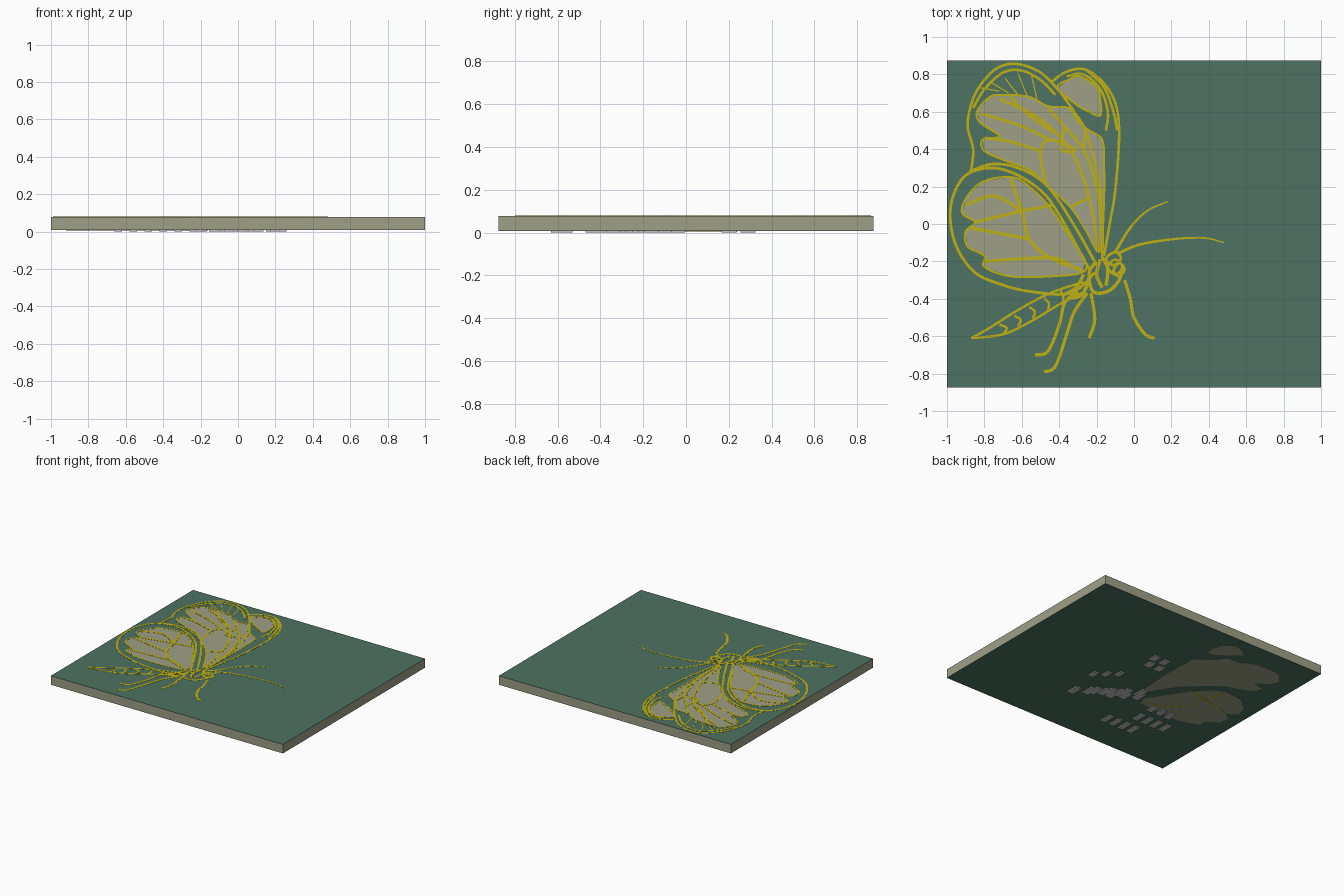
import bpy, bmesh
from mathutils import Vector

if "Cube" in bpy.data.objects:
    bpy.data.objects.remove(bpy.data.objects["Cube"])


def material(name, rgb):
    m = bpy.data.materials.new(name)
    m.diffuse_color = (*rgb, 1)
    m.use_nodes = True
    m.node_tree.nodes["Principled BSDF"].inputs["Base Color"].default_value = m.diffuse_color
    return m


GREEN = material("mask_green", (0.075, 0.168, 0.122))
GOLD = material("gold", (0.52, 0.44, 0.006))
BEIGE = material("bare_board_beige", (0.345, 0.35, 0.24))
SILVER = material("pad_silver", (0.55, 0.55, 0.55))


def finish(bm, name, mat):
    bmesh.ops.recalc_face_normals(bm, faces=bm.faces)
    me = bpy.data.meshes.new(name)
    bm.to_mesh(me)
    bm.free()
    me.materials.append(mat)
    ob = bpy.data.objects.new(name, me)
    bpy.context.collection.objects.link(ob)
    return ob


def add_box(bm, x, y, z0, z1, sx, sy):
    r = bmesh.ops.create_cube(bm, size=1)
    for v in r["verts"]:
        v.co = (v.co.x * sx + x, v.co.y * sy + y, (z0 + z1) / 2 + v.co.z * (z1 - z0))


def box(name, mat, z0, z1, sx, sy):
    bm = bmesh.new()
    add_box(bm, 0, 0, z0, z1, sx, sy)
    return finish(bm, name, mat)


def smooth(pts, closed=False, n=6):
    """Catmull-Rom curve through points given in hundredths of a unit."""
    p = [Vector(q) / 100 for q in pts]
    k = len(p)
    if k < 3:
        return p
    get = (lambda i: p[i % k]) if closed else (lambda i: p[max(0, min(k - 1, i))])
    out = []
    for i in range(k if closed else k - 1):
        a, b, c, d = get(i - 1), get(i), get(i + 1), get(i + 2)
        for s in range(n):
            t = s / n
            out.append(0.5 * (2 * b + (c - a) * t + (2 * a - 5 * b + 4 * c - d) * t * t
                              + (3 * b - a - 3 * c + d) * t ** 3))
    if not closed:
        out.append(p[-1])
    return out


def add_ribbon(bm, pts, width=0.014, closed=False, taper=False, z0=0.0788, z1=0.08):
    c = smooth(pts, closed)
    k = len(c)
    rings = []
    for i, q in enumerate(c):
        a = c[(i - 1) % k] if closed else c[max(0, i - 1)]
        b = c[(i + 1) % k] if closed else c[min(k - 1, i + 1)]
        d = (b - a).normalized()
        w = width / 2 * (1 - 0.6 * i / k if taper else 1)
        nrm = Vector((-d.y, d.x)) * w
        rings.append([bm.verts.new((*(q + nrm * s), z))
                      for s, z in ((1, z1), (-1, z1), (-1, z0), (1, z0))])
    for i in range(k if closed else k - 1):
        r, s = rings[i], rings[(i + 1) % k]
        for j in range(4):
            bm.faces.new((r[j], r[(j + 1) % 4], s[(j + 1) % 4], s[j]))
    if not closed:
        bm.faces.new(rings[0])
        bm.faces.new(rings[-1][::-1])


def lines(name, paths, **kw):
    bm = bmesh.new()
    for p in paths:
        add_ribbon(bm, p, **kw)
    return finish(bm, name, GOLD)


def panel(name, pts, z0, z1):
    bm = bmesh.new()
    f = bm.faces.new([bm.verts.new((x / 100, y / 100, z0)) for x, y in pts])
    r = bmesh.ops.extrude_face_region(bm, geom=[f])
    for v in r["geom"]:
        if isinstance(v, bmesh.types.BMVert):
            v.co.z = z1
    return finish(bm, name, BEIGE)


# Board core with green mask on both faces
box("board_core", BEIGE, 0.009, 0.077, 2, 1.75)
box("top_mask", GREEN, 0.077, 0.078, 2, 1.75)
box("bottom_mask", GREEN, 0.008, 0.009, 2, 1.75)

# Bare wing windows, on both faces, with a gold rim on top
fore = [(-77, 68), (-69, 69), (-56, 68), (-46, 63), (-35, 62), (-30, 55), (-24, 50), (-17, 45),
        (-16, 32), (-16, 13), (-17, -6), (-19, -15), (-26, -3), (-34, 9), (-47, 21), (-56, 29),
        (-69, 34), (-80, 39), (-81, 45), (-72, 47), (-82, 54), (-84, 60)]
hind = [(-89, 15), (-80, 23), (-65, 25), (-56, 20), (-45, 9), (-35, -6), (-26, -20), (-28, -26),
        (-45, -28), (-66, -28), (-80, -23), (-80, -17), (-89, -12), (-90, -4), (-85, 1), (-92, 6)]
tip = [(-41, 73), (-35, 77), (-29, 79), (-20, 73), (-18, 66), (-18, 58), (-24, 60), (-31, 64)]
for nm, shape in (("forewing", fore), ("hindwing", hind), ("far_wing", tip)):
    panel(nm + "_window_top", shape, 0.078, 0.0788)
    panel(nm + "_window_bottom", shape, 0.0068, 0.008)
    lines(nm + "_window_rim", [shape], closed=True, width=0.011)

# Outer wing outlines
lines("hindwing_outline", [
    [(-24, -24), (-40, 5), (-50, 18), (-64, 27), (-77, 30), (-90, 26), (-97, 14), (-98, 0),
     (-94, -14), (-85, -26), (-72, -32), (-56, -36), (-34, -37), (-21, -26)],
    [(-20, -22), (-33, 1), (-47, 21), (-62, 30), (-76, 32), (-88, 28)]], width=0.015)
lines("forewing_outline", [
    [(-87, 29), (-86, 40), (-89, 53), (-86, 67), (-80, 77), (-72, 84), (-62, 85.5), (-50, 81),
     (-40, 71), (-32, 60), (-26, 50), (-20, 29), (-17, 2), (-17, -19)],
    [(-86, 62), (-80, 72), (-70, 81), (-60, 82), (-50, 77), (-42, 69)]], width=0.014)
lines("far_wing_outline", [
    [(-44, 76), (-37, 81), (-28, 83), (-20, 79), (-13, 71), (-9, 61), (-8, 45), (-10, 18),
     (-13, 0), (-16, -17)],
    [(-36, 79), (-27, 80), (-18, 72), (-14, 60), (-15, 50)],
    [(-25, 82), (-16, 73), (-11, 60), (-9, 50)]], width=0.014)
lines("wing_edge_strokes", [[(-83 + 7 * i, 73 + 2.5 * min(i, 3)), (-72 + 5 * i, 71 - i)]
                            for i in range(5)], width=0.007)

# Wing veins, the hindwing ones also on the bottom face
hind_veins = [
    [(-66, 24), (-60, 7), (-56, -8), (-45, -18), (-27, -25)],
    [(-44, 10), (-60, 7)], [(-60, 7), (-85, 1)], [(-56, -8), (-88, -2)],
    [(-34, -22), (-45, -18), (-80, -20)], [(-60, 7), (-75, 15), (-90, 10)]]
fore_veins = [
    [(-19, -14), (-23, 10), (-30, 32), (-40, 47), (-53, 58), (-72, 67)],
    [(-17, -10), (-19, 15), (-26, 38), (-37, 52), (-46, 62)],
    [(-47, 21), (-50, 38), (-45, 45), (-31, 40)], [(-50, 39), (-66, 44), (-80, 46)],
    [(-45, 45), (-62, 53), (-82, 59)], [(-43, 49), (-56, 58), (-66, 68)],
    [(-37, 52), (-39, 40), (-31, 39)], [(-27, 38), (-26, 50)], [(-24, 14), (-34, 9)]]
lines("hindwing_veins", hind_veins, width=0.017)
lines("forewing_veins", fore_veins, width=0.015)
lines("bottom_veins", hind_veins[:3], width=0.01, z0=0.006, z1=0.0068)

# Body: thorax strokes, head rings and banded abdomen
lines("thorax", [
    [(-20, -20), (-24, -26), (-22, -36), (-14, -36), (-8, -30), (-6, -22)],
    [(-18, -19), (-20, -27), (-17, -34)], [(-27, -27), (-31, -34), (-38, -38)],
    [(-24, -30), (-28, -38), (-35, -40)], [(-17, -18), (-14, -24), (-15, -33)]], width=0.018)
lines("head", [
    [(-10, -19), (-6, -23), (-10, -27), (-14, -23)],
    [(-10, -15), (-7, -18.5), (-11, -22), (-15, -18.5)],
    [(-8, -21), (-5, -24), (-8, -28), (-11, -25)]], closed=True, width=0.014)
lines("abdomen", [
    [(-27, -31), (-45, -37), (-62, -46), (-78, -56), (-87, -61)],
    [(-26, -36), (-40, -43), (-55, -52), (-70, -59), (-87, -61)]]
    + [[(-40 - 8 * i, -35 - 4.7 * i), (-38 - 7.5 * i, -38 - 4.4 * i),
        (-38 - 8 * i, -42 - 4.2 * i)] for i in range(5)], width=0.013)

# Legs and tapering antennae
lines("legs", [
    [(-5, -30), (-2, -40), (0, -50), (6, -59), (11, -61)],
    [(-23, -37), (-21, -51), (-24, -61)],
    [(-25, -37), (-32, -47), (-36, -59), (-42, -76), (-48, -79)],
    [(-30, -36), (-37, -42), (-40, -54), (-46, -68), (-53, -70)]], width=0.017)
lines("antennae", [
    [(-10, -15), (-2, -2), (7, 7), (18, 12)],
    [(-9, -16), (3, -11), (22, -8), (38, -7.5), (48, -10)]], width=0.017, taper=True)

# Solder pads under the board: start, step, count, size
bm = bmesh.new()
for (x, y), (dx, dy), n, (sx, sy) in (
        ((0.05, 0.29), (-0.09, 0.0), 2, (0.05, 0.07)),
        ((0.02, 0.20), (-0.09, 0.0), 2, (0.05, 0.07)),
        ((0.24, -0.16), (-0.07, 0.06), 3, (0.04, 0.07)),
        ((0.20, -0.42), (-0.09, 0.06), 4, (0.05, 0.10)),
        ((0.08, -0.33), (-0.09, 0.06), 4, (0.05, 0.10)),
        ((-0.05, -0.30), (-0.08, 0.05), 3, (0.05, 0.09)),
        ((-0.24, -0.58), (-0.08, 0.0), 4, (0.04, 0.10)),
        ((-0.40, -0.42), (-0.08, 0.0), 4, (0.04, 0.10)),
        ((-0.40, -0.27), (-0.08, 0.0), 3, (0.04, 0.08))):
    for i in range(n):
        add_box(bm, x + dx * i, y + dy * i, 0, 0.008, sx, sy)
finish(bm, "solder_pads", SILVER)
